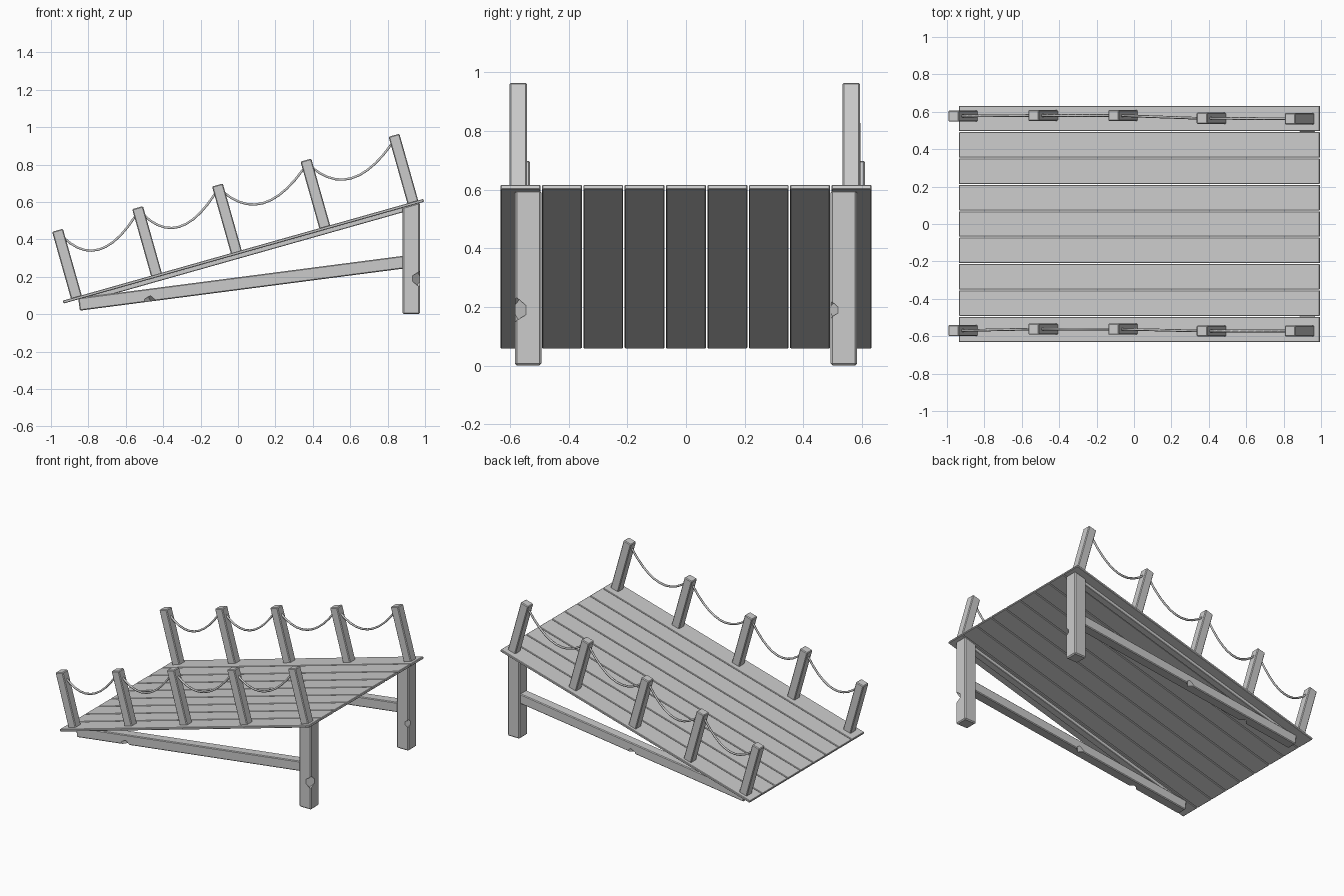
import bpy, bmesh
from math import radians
from mathutils import Vector, Matrix

old = bpy.data.objects.get("Cube")
if old:
    bpy.data.objects.remove(old, do_unlink=True)

grey = bpy.data.materials.new("weathered grey")
grey.use_nodes = True
COLOUR = (0.6, 0.6, 0.6, 1)
grey.diffuse_color = COLOUR
grey.node_tree.nodes["Principled BSDF"].inputs["Base Color"].default_value = COLOUR

START, END = Vector((-0.935, 0.065)), Vector((0.993, 0.609))
ALONG = (END - START).normalized()
UP = Vector((-ALONG.y, ALONG.x))


def deck_z(x):
    return START.y + (x - START.x) * ALONG.y / ALONG.x


def prism(name, profile, y0, y1, bevel=0.005):
    """Extrude a side profile of (x, z) points from y0 to y1."""
    bm = bmesh.new()
    face = bm.faces.new([bm.verts.new((x, y0, z)) for x, z in profile])
    out = bmesh.ops.extrude_face_region(bm, geom=[face])
    verts = [v for v in out["geom"] if isinstance(v, bmesh.types.BMVert)]
    bmesh.ops.translate(bm, vec=(0, y1 - y0, 0), verts=verts)
    bmesh.ops.recalc_face_normals(bm, faces=bm.faces)
    mesh = bpy.data.meshes.new(name)
    bm.to_mesh(mesh)
    bm.free()
    mesh.materials.append(grey)
    obj = bpy.data.objects.new(name, mesh)
    bpy.context.collection.objects.link(obj)
    if bevel:
        mod = obj.modifiers.new("worn edges", "BEVEL")
        mod.width = bevel
        mod.segments = 1
    return obj


def beam(name, a, b, thick, y, width, bevel=0.005):
    """Straight timber whose centre line runs from a to b in the side plane."""
    a, b = Vector(a), Vector(b)
    d = (b - a).normalized()
    n = Vector((-d.y, d.x)) * thick / 2
    return prism(name, [a - n, b - n, b + n, a + n], y - width / 2, y + width / 2, bevel)


def chip(obj, place, size):
    """Knock a wedge out of a timber edge."""
    bm = bmesh.new()
    bmesh.ops.create_cube(bm, size=size)
    turn = Matrix.Rotation(radians(45), 4, "Z") @ Matrix.Rotation(radians(50), 4, "Y")
    bmesh.ops.transform(bm, matrix=Matrix.Translation(place) @ turn, verts=bm.verts)
    mesh = bpy.data.meshes.new("chip_cutter")
    bm.to_mesh(mesh)
    bm.free()
    mesh.materials.append(grey)
    cutter = bpy.data.objects.new("chip_cutter", mesh)
    bpy.context.collection.objects.link(cutter)
    cutter.hide_render = True
    cutter.hide_viewport = True
    cutter.display_type = "WIRE"
    mod = obj.modifiers.new("chip", "BOOLEAN")
    mod.operation = "DIFFERENCE"
    mod.solver = "EXACT"
    mod.object = cutter


# Sloping deck planks
PLANKS, PITCH = 9, 0.141
for i in range(PLANKS):
    y = (i - (PLANKS - 1) / 2) * PITCH
    beam(f"deck_plank_{i + 1}", START, END, 0.016, y, PITCH - 0.005, 0.003)

# Supports under each side
for side, s in (("front", -1), ("back", 1)):
    y = s * 0.538
    x0, x1 = 0.88, 0.972
    leg = prism(f"{side}_leg", [(x0, 0), (x1, 0), (x1, deck_z(x1) - 0.005),
                                (x0, deck_z(x0) - 0.005)], y - 0.045, y + 0.045, 0.007)
    chip(leg, (x1 + 0.002, y - 0.047, 0.19), 0.06 if s < 0 else 0.04)
    brace = beam(f"{side}_brace", (-0.85, 0.053), (0.89, 0.279), 0.068, y, 0.07)
    chip(brace, (-0.47, y - 0.037, 0.068), 0.045)
    chip(brace, (0.02, y + 0.037, 0.132), 0.04)
    beam(f"{side}_deck_rail", (-0.82, deck_z(-0.82) - 0.019),
         (0.89, deck_z(0.89) - 0.019), 0.026, y, 0.05, 0.003)

# Leaning handrail posts and the ropes slung between them
TOPS = [(-0.965, 0.449), (-0.537, 0.57), (-0.11, 0.691), (0.363, 0.824), (0.834, 0.957)]
ROWS = {"front": (-0.57, -0.562, -0.562, -0.572, -0.572),
        "back": (0.577, 0.58, 0.58, 0.565, 0.563)}
for side, ys in ROWS.items():
    for i, (top, y) in enumerate(zip(TOPS, ys)):
        top = Vector(top)
        beam(f"{side}_post_{i + 1}", top - UP * 0.378, top, 0.06, y, 0.06)
    for i in range(len(TOPS) - 1):
        a = Vector((TOPS[i][0] + 0.03, ys[i], TOPS[i][1] - 0.037))
        b = Vector((TOPS[i + 1][0] - 0.015, ys[i + 1], TOPS[i + 1][1] - 0.05))
        curve = bpy.data.curves.new(f"{side}_rope_{i + 1}", "CURVE")
        curve.dimensions = "3D"
        curve.bevel_depth = 0.007
        curve.bevel_resolution = 1
        curve.use_fill_caps = True
        line = curve.splines.new("POLY")
        steps = 10
        line.points.add(steps)
        for k, p in enumerate(line.points):
            t = k / steps
            pos = a.lerp(b, t) - Vector((0, 0, 0.12 * 4 * t * (1 - t)))
            p.co = (*pos, 1)
        curve.materials.append(grey)
        rope = bpy.data.objects.new(curve.name, curve)
        bpy.context.collection.objects.link(rope)
